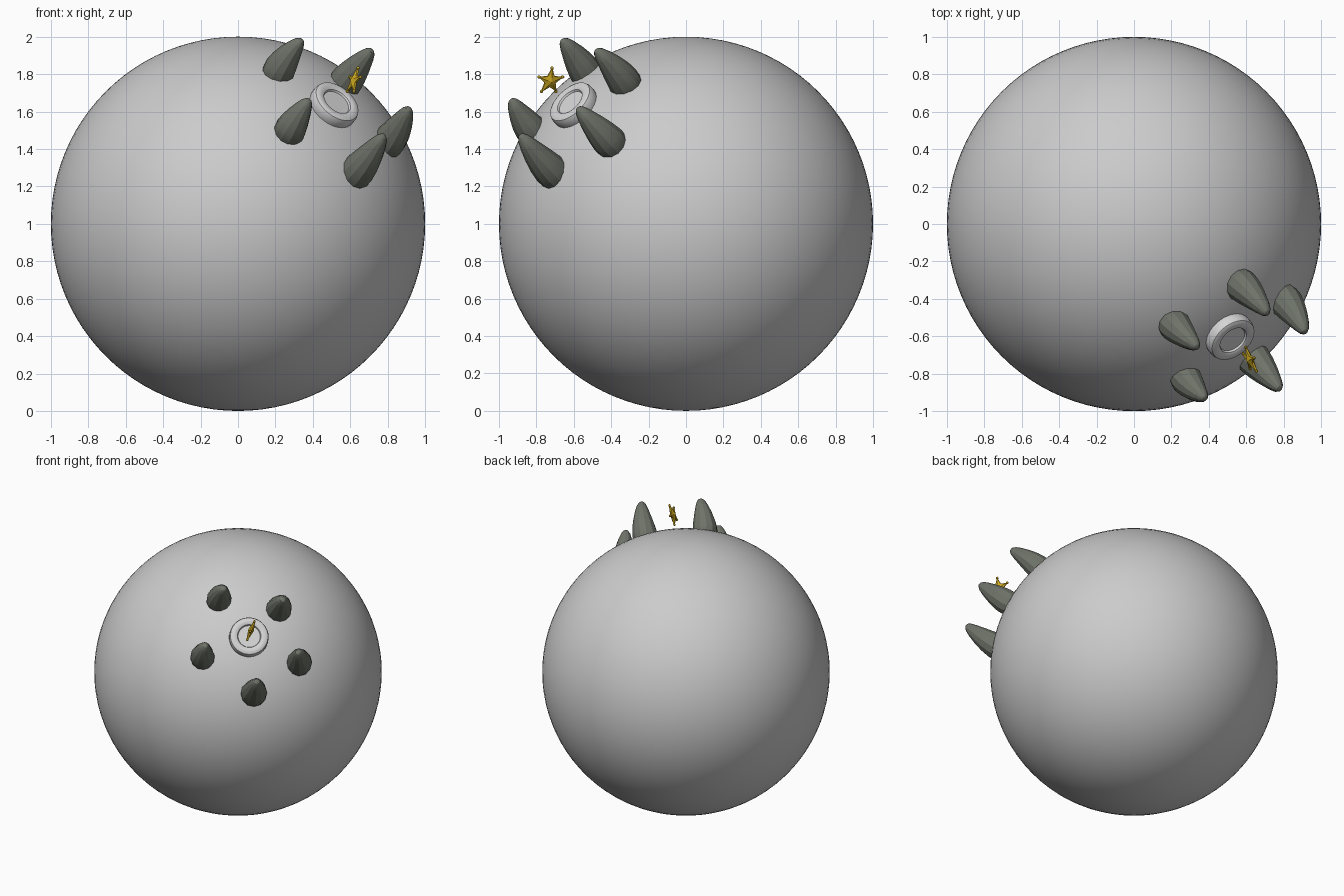
import bpy, bmesh, math
from mathutils import Vector, Matrix

if "Cube" in bpy.data.objects:
    bpy.data.objects.remove(bpy.data.objects["Cube"])

CENTRE = Vector((0, 0, 1))
N = Vector((0.507, -0.594, 0.625)).normalized()   # direction of the decorated spot


def material(name, rgb):
    m = bpy.data.materials.new(name)
    m.diffuse_color = (*rgb, 1)
    m.use_nodes = True
    m.node_tree.nodes["Principled BSDF"].inputs["Base Color"].default_value = m.diffuse_color
    return m


STONE = material("pale grey", (0.60, 0.60, 0.60))
PAD = material("light grey", (0.66, 0.66, 0.66))
HORN = material("dark green grey", (0.155, 0.17, 0.14))
GOLD = material("gold", (0.62, 0.40, 0.015))


def finish(bm, name, mat, angle=None):
    bmesh.ops.recalc_face_normals(bm, faces=bm.faces)
    me = bpy.data.meshes.new(name)
    bm.to_mesh(me)
    bm.free()
    me.materials.append(mat)
    ob = bpy.data.objects.new(name, me)
    bpy.context.collection.objects.link(ob)
    if angle is not None:
        bpy.ops.object.select_all(action='DESELECT')
        ob.select_set(True)
        bpy.context.view_layer.objects.active = ob
        bpy.ops.object.shade_smooth_by_angle(angle=math.radians(angle))
    return ob


def revolve(profile, base, axis, sides, bend=Vector((0, 0, 0))):
    """Stack rings of (radius, height) along axis; bend bows the middle sideways."""
    bm = bmesh.new()
    rot = axis.to_track_quat('Z', 'Y')
    h0, h1 = profile[0][1], profile[-1][1]
    rings = []
    for r, h in profile:
        f = (h - h0) / (h1 - h0) if h1 != h0 else 0
        mid = base + axis * h + bend * (4 * f * (1 - f))
        rings.append([bm.verts.new(mid + rot @ Vector((
            r * math.cos(2 * math.pi * i / sides),
            r * math.sin(2 * math.pi * i / sides), 0))) for i in range(sides)])
    for a, b in zip(rings, rings[1:]):
        for i in range(sides):
            j = (i + 1) % sides
            bm.faces.new((a[i], a[j], b[j], b[i]))
    bm.faces.new(rings[0])
    bm.faces.new(rings[-1])
    return bm


# large ball
bm = bmesh.new()
bmesh.ops.create_uvsphere(bm, u_segments=96, v_segments=48, radius=1,
                          matrix=Matrix.Translation(CENTRE))
finish(bm, "ball", STONE, 60)

# round pad with a shallow recess
pad = [(0.13, 0.96), (0.137, 1.0), (0.137, 1.03), (0.131, 1.046), (0.118, 1.053),
       (0.095, 1.053), (0.082, 1.047), (0.077, 1.036), (0.01, 1.036)]
finish(revolve(pad, CENTRE, N, 40), "round_pad", PAD, 40)

# five horns around the pad: surface point and tip, relative to the ball centre
horns = [((.22, -.54, .81), (.34, -.66, .985)),
         ((.57, -.33, .75), (.715, -.48, .93)),
         ((.28, -.82, .50), (.38, -.935, .665)),
         ((.63, -.71, .28), (.78, -.885, .475)),
         ((.80, -.41, .44), (.915, -.58, .62))]
shape = [(.085, -.22), (.097, -.08), (.098, .08), (.088, .30), (.071, .54),
         (.051, .77), (.035, .91), (.019, .98), (.005, 1.0)]
for k, (b, t) in enumerate(horns):
    b, t = Vector(b), Vector(t)
    axis = t - b
    length = axis.length
    out = b - N * b.dot(N)
    prof = [(r * (0.8 + 0.75 * (length - .22)) * 1.08, h * length) for r, h in shape]
    bm = revolve(prof, CENTRE + b, axis.normalized(), 12, out.normalized() * 0.01)
    finish(bm, f"horn_{k + 1}", HORN, 25)

# floating star, standing edge-on above the pad
c = CENTRE + N * 1.222
face = Vector((0.856, 0.385, -0.325)).normalized()
up = (Vector((0, 0, 1)) - face * face.z).normalized()
side = face.cross(up)


def star_point(radius, i):
    a = i * math.pi / 5
    return c + (up * math.cos(a) + side * math.sin(a)) * radius


bm = bmesh.new()
rim = [[bm.verts.new(star_point(.074 if i % 2 == 0 else .033, i) + face * s * .005)
        for i in range(10)] for s in (-1, 1)]
for s, ring in zip((-1, 1), rim):
    peak = bm.verts.new(c + face * s * .02)
    for i in range(10):
        bm.faces.new((ring[i], ring[(i + 1) % 10], peak))
for i in range(10):
    j = (i + 1) % 10
    bm.faces.new((rim[0][i], rim[0][j], rim[1][j], rim[1][i]))
# small beads on the star tips
for i in range(0, 10, 2):
    bmesh.ops.create_uvsphere(bm, u_segments=10, v_segments=6, radius=.009,
                              matrix=Matrix.Translation(star_point(.073, i)))
finish(bm, "star", GOLD, 30)
